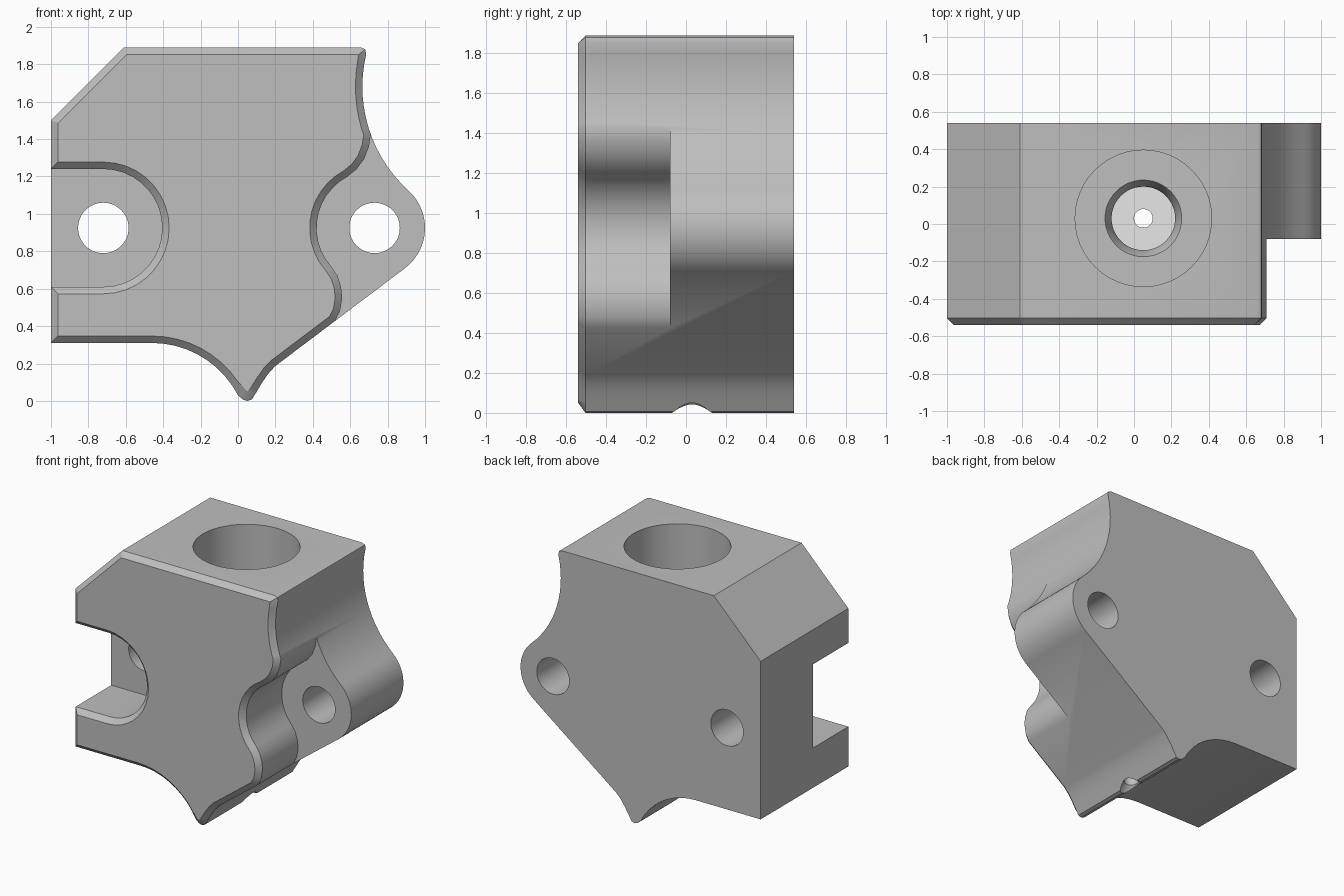
import bpy, bmesh
from math import sin, cos, radians, tau
from mathutils import Vector

cube = bpy.data.objects.get("Cube")
if cube:
    bpy.data.objects.remove(cube, do_unlink=True)

FRONT, BACK, CHAMFER = -0.54, 0.54, 0.037


def material(name, rgb):
    mat = bpy.data.materials.new(name)
    mat.use_nodes = True
    color = (*rgb, 1)
    mat.diffuse_color = color
    mat.node_tree.nodes["Principled BSDF"].inputs["Base Color"].default_value = color
    return mat


def arc(cx, cz, r, start, end, steps):
    angles = [radians(start + (end - start) * i / steps) for i in range(steps + 1)]
    return [(cx + r * cos(a), cz + r * sin(a)) for a in angles]


def inset(points, d):
    """Mitred offset of a counter-clockwise loop; positive goes inward."""
    result = []
    for i, p in enumerate(points):
        p = Vector(p)
        a = (p - Vector(points[i - 1])).normalized()
        b = (Vector(points[(i + 1) % len(points)]) - p).normalized()
        n1, n2 = Vector((-a.y, a.x)), Vector((-b.y, b.x))
        result.append(tuple(p + (n1 + n2) * d / (1 + n1.dot(n2))))
    return result


def loft(name, rings, mat, caps=True):
    """Join equal-length rings into a solid."""
    bm = bmesh.new()
    rows = [[bm.verts.new(co) for co in ring] for ring in rings]
    n = len(rows[0])
    pairs = list(zip(rows, rows[1:]))
    if caps:
        bm.faces.new(rows[0])
        bm.faces.new(rows[-1])
    else:
        pairs.append((rows[-1], rows[0]))
    for low, high in pairs:
        for i in range(n):
            j = (i + 1) % n
            bm.faces.new((low[i], low[j], high[j], high[i]))
    bmesh.ops.remove_doubles(bm, verts=bm.verts, dist=1e-4)
    bmesh.ops.recalc_face_normals(bm, faces=bm.faces)
    mesh = bpy.data.meshes.new(name)
    bm.to_mesh(mesh)
    bm.free()
    mesh.materials.append(mat)
    obj = bpy.data.objects.new(name, mesh)
    bpy.context.collection.objects.link(obj)
    return obj


def layer(points, y):
    return [(x, y, z) for x, z in points]


def lathe(name, profile, center, mat, caps=True):
    rings = [[(center[0] + r * cos(tau * i / 48), center[1] + r * sin(tau * i / 48), z)
              for i in range(48)] for r, z in profile]
    return loft(name, rings, mat, caps)


def cut(body, cutter):
    cutter.hide_render = True
    mod = body.modifiers.new("cut", 'BOOLEAN')
    mod.operation, mod.solver, mod.object = 'DIFFERENCE', 'EXACT', cutter
    bpy.context.view_layer.objects.active = body
    bpy.ops.object.modifier_apply(modifier=mod.name)
    bpy.data.objects.remove(cutter, do_unlink=True)


def pocket(points, mat):
    """Cutter reaching half way in, flared to chamfer the front edge."""
    return loft("pocket_cutter", [
        layer(inset(points, -CHAMFER - 0.02), FRONT - 0.02),
        layer(points, FRONT + CHAMFER),
        layer(points, -0.08)], mat)


grey = material("machined_grey", (0.52, 0.52, 0.52))
white = material("seat_white", (0.95, 0.95, 0.95))

# Block outline: concave foot, pointed tip, bolt lobe, waisted side, cut corner
outline = [(-1, 0.31)]
outline += arc(-0.46, -0.208, 0.518, 90, 27.4, 9)
outline += [(0.025, 0.008), (0.05, 0), (0.075, 0.008), (0.1, 0.05),
            (0.13, 0.1), (0.165, 0.15), (0.2, 0.187)]
outline += arc(0.73, 0.925, 0.27, -53, 47.9, 14)
outline += arc(1.413, 1.68, 0.748, 227.9, 166.5, 14)[1:]
outline += [(0.68, 1.88), (0.655, 1.89), (-0.61, 1.89), (-1, 1.5)]

# Chamfered front loop, with the tight tip and corner gathered to a point
face_loop = []
for base, p in zip(outline, inset(outline, CHAMFER)):
    if base[1] < 0.04:
        p = (0.05, 0.05)
    elif base[1] > 1.84 and base[0] > 0.6:
        p = (0.645, 1.853)
    face_loop.append(p)

block = loft("clamp_block", [layer(face_loop, FRONT),
                             layer(outline, FRONT + CHAMFER),
                             layer(outline, BACK)], grey)

# Left slot, open to the side
slot = [(-1.3, 0.61)] + arc(-0.72, 0.925, 0.315, -90, 90, 18) + [(-1.3, 1.24)]
cut(block, pocket(slot, grey))

# Right relief around the bolt lobe
relief = [(1.3, 1.6), (0.72, 1.5), (0.71, 1.43), (0.7, 1.36), (0.675, 1.295), (0.635, 1.24)]
relief += arc(0.73, 0.925, 0.31, 118, 222, 11)
relief += [(0.532, 0.67), (0.551, 0.61), (0.557, 0.55), (0.545, 0.48),
           (0.515, 0.42), (0.45, 0.34), (1.3, 0.2)]
cut(block, pocket(relief, grey))

# Bolt holes
for x in (-0.72, 0.73):
    ring = arc(x, 0.925, 0.135, 0, 352.5, 47)
    cut(block, loft("bolt_cutter", [layer(ring, -0.7), layer(ring, 0.7)], grey))

# Stepped vertical bore with a small countersunk outlet in the tip
axis = (0.05, 0.03)
cut(block, lathe("bore_cutter", [
    (0.365, 2), (0.365, 0.75), (0.205, 0.75), (0.17, 0.68), (0.17, 0.3),
    (0.05, 0.3), (0.05, 0.05), (0.11, -0.01)], axis, grey))

# Thin ring on the floor of the bore
seat = lathe("bore_seat", [(0.05, 0.299), (0.17, 0.299), (0.17, 0.305), (0.05, 0.305)],
             axis, white, caps=False)

# Smooth curves, sharp machined edges
bpy.ops.object.select_all(action='DESELECT')
for obj in (block, seat):
    obj.select_set(True)
bpy.context.view_layer.objects.active = block
bpy.ops.object.shade_smooth_by_angle(angle=radians(28))
